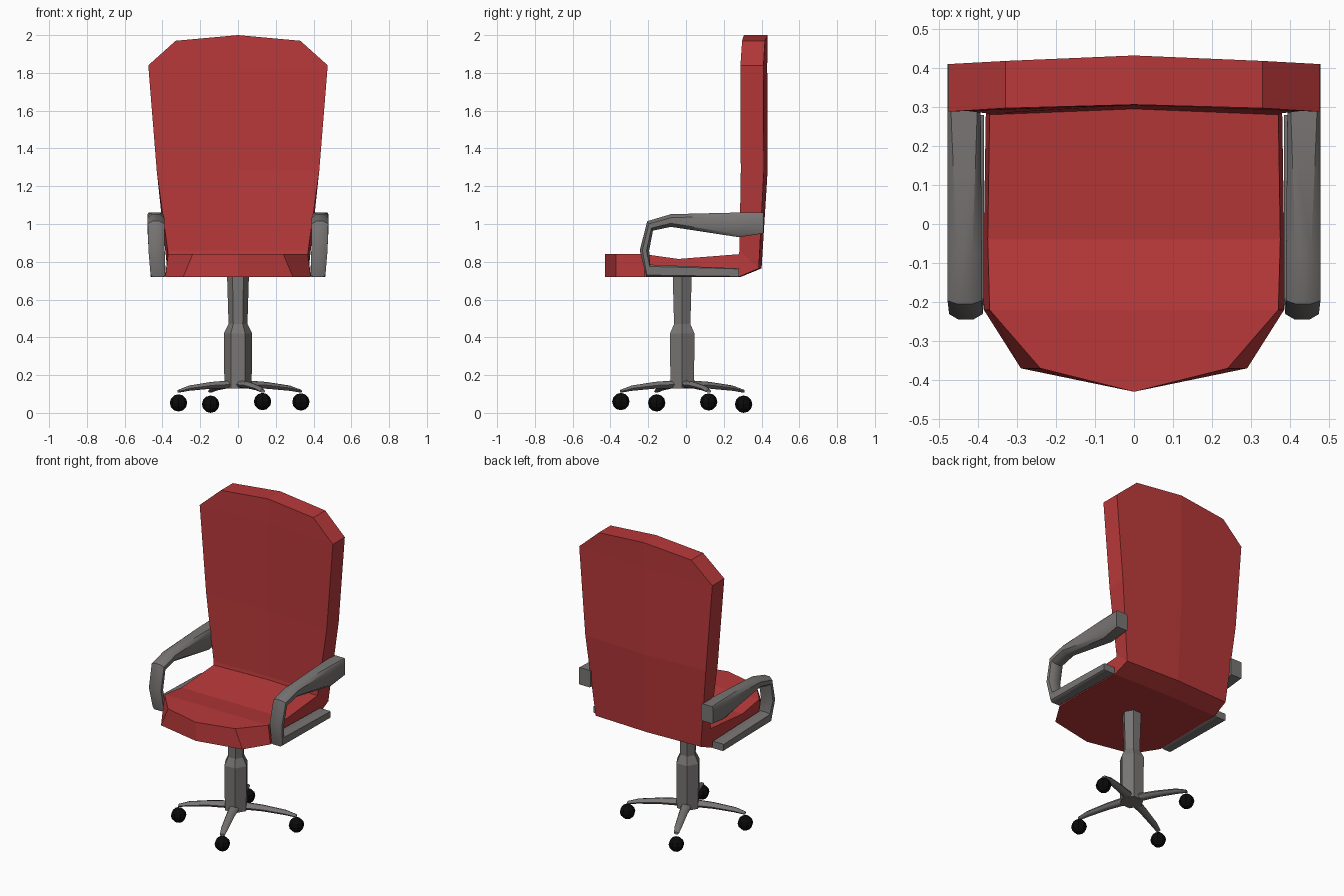
import bpy, bmesh, math
from mathutils import Vector

if "Cube" in bpy.data.objects:
    bpy.data.objects.remove(bpy.data.objects["Cube"])


def material(name, rgb):
    m = bpy.data.materials.new(name)
    m.diffuse_color = (*rgb, 1)
    m.use_nodes = True
    m.node_tree.nodes["Principled BSDF"].inputs["Base Color"].default_value = m.diffuse_color
    return m


RED = material("red fabric", (0.48, 0.04, 0.042))
GREY = material("grey plastic", (0.19, 0.18, 0.175))
BLACK = material("black rubber", (0.003, 0.003, 0.003))


def finish(name, bm, mat, smooth=None):
    bmesh.ops.recalc_face_normals(bm, faces=bm.faces[:])
    me = bpy.data.meshes.new(name)
    bm.to_mesh(me)
    bm.free()
    ob = bpy.data.objects.new(name, me)
    bpy.context.collection.objects.link(ob)
    me.materials.append(mat)
    if smooth:
        bpy.ops.object.select_all(action='DESELECT')
        bpy.context.view_layer.objects.active = ob
        ob.select_set(True)
        bpy.ops.object.shade_smooth_by_angle(angle=math.radians(smooth))
    return ob


def loft(name, rings, mat, smooth=None):
    """Skin a list of equal-length closed rings; caps are strips of quads."""
    bm = bmesh.new()
    vs = [[bm.verts.new(p) for p in r] for r in rings]
    n = len(rings[0])
    for a, b in zip(vs, vs[1:]):
        for i in range(n):
            j = (i + 1) % n
            bm.faces.new((a[i], a[j], b[j], b[i]))
    for r in (vs[0], vs[-1]):
        for i in range(n // 2 - 1):
            bm.faces.new((r[i], r[i + 1], r[n - 2 - i], r[n - 1 - i]))
    return finish(name, bm, mat, smooth)


# Seat and backrest: one padded shell swept from the seat front to the top
# (inner half width, edge yz, centre yz), (outer half width, edge yz, centre yz)
shell = [
    ((.24, -.37, .84, -.43, .84), (.29, -.37, .72, -.43, .72)),
    ((.37, -.22, .84, -.22, .84), (.385, -.22, .72, -.22, .72)),
    ((.375, -.04, .815, -.04, .815), (.385, -.04, .72, -.04, .72)),
    ((.37, .28, .84, .295, .84), (.38, .28, .72, .29, .72)),
    ((.372, .283, .86, .298, .86), (.375, .385, .765, .40, .765)),
    ((.43, .29, 1.28, .305, 1.28), (.43, .412, 1.28, .432, 1.28)),
    ((.475, .288, 1.84, .305, 1.84), (.475, .41, 1.84, .43, 1.84)),
    ((.33, .297, 1.97, .306, 2.0), (.33, .418, 1.97, .432, 2.0)),
]
rings = []
for (wi, y1, z1, y2, z2), (wo, y3, z3, y4, z4) in shell:
    rings.append([(-wi, y1, z1), (0, y2, z2), (wi, y1, z1),
                  (wo, y3, z3), (0, y4, z4), (-wo, y3, z3)])
loft("seat_and_backrest", rings, RED)

# Armrests: outer yz, inner yz, x range, corner chamfer
arm = [
    (.41, 1.06, .41, .95, .395, .478, .06),
    (.25, 1.06, .28, .93, .393, .478, .12),
    (-.08, 1.052, -.08, .985, .390, .478, .28),
    (-.205, 1.015, -.175, .965, .390, .478, .28),
    (-.245, .86, -.195, .86, .388, .474, .28),
    (-.21, .72, -.19, .785, .385, .463, .15),
    (.28, .72, .28, .765, .385, .463, .06),
]
rings = []
for yo, zo, yi, zi, x0, x1, c in arm:
    sq = [(c, 0), (1 - c, 0), (1, c), (1, 1 - c), (1 - c, 1), (c, 1), (0, 1 - c), (0, c)]
    rings.append([(x0 + (x1 - x0) * u, yo + (yi - yo) * v, zo + (zi - zo) * v) for u, v in sq])
ob = loft("armrests", rings, GREY, 40)
ob.modifiers.new("mirror", 'MIRROR')

# Hexagonal gas-lift column
CY = -.02
column = [(.072, .13), (.075, .42), (.05, .47), (.058, .73)]
loft("column", [[(r * math.cos(k * math.pi / 3), CY + r * math.sin(k * math.pi / 3), z)
                 for k in range(6)] for r, z in column], GREY)

# Four legs with ball casters
casters = [(.333, .12, .058), (-.145, .305, .046), (-.315, -.155, .053), (.13, -.345, .06)]
for n, (cx, cy, cz) in enumerate(casters):
    out = Vector((cx, cy - CY, 0))
    length = out.length
    out.normalize()
    side = Vector((-out.y, out.x, 0))
    rings = []
    # fraction of length, height, half width, half thickness
    for t, z, hw, hh in [(.05, .152, .032, .022), (.45, .146, .026, .018),
                         (.82, .131, .022, .014), (1.0, .115, .015, .008)]:
        c = Vector((0, CY, z)) + out * (t * length)
        rings.append([c + side * hw * math.cos(k * math.pi / 4)
                      + Vector((0, 0, hh * math.sin(k * math.pi / 4))) for k in range(8)])
    loft(f"leg_{n + 1}", rings, GREY, 50)
    bm = bmesh.new()
    bmesh.ops.create_uvsphere(bm, u_segments=8, v_segments=6, radius=.046)
    bmesh.ops.translate(bm, verts=bm.verts[:], vec=(cx, cy, cz))
    finish(f"caster_{n + 1}", bm, BLACK)
